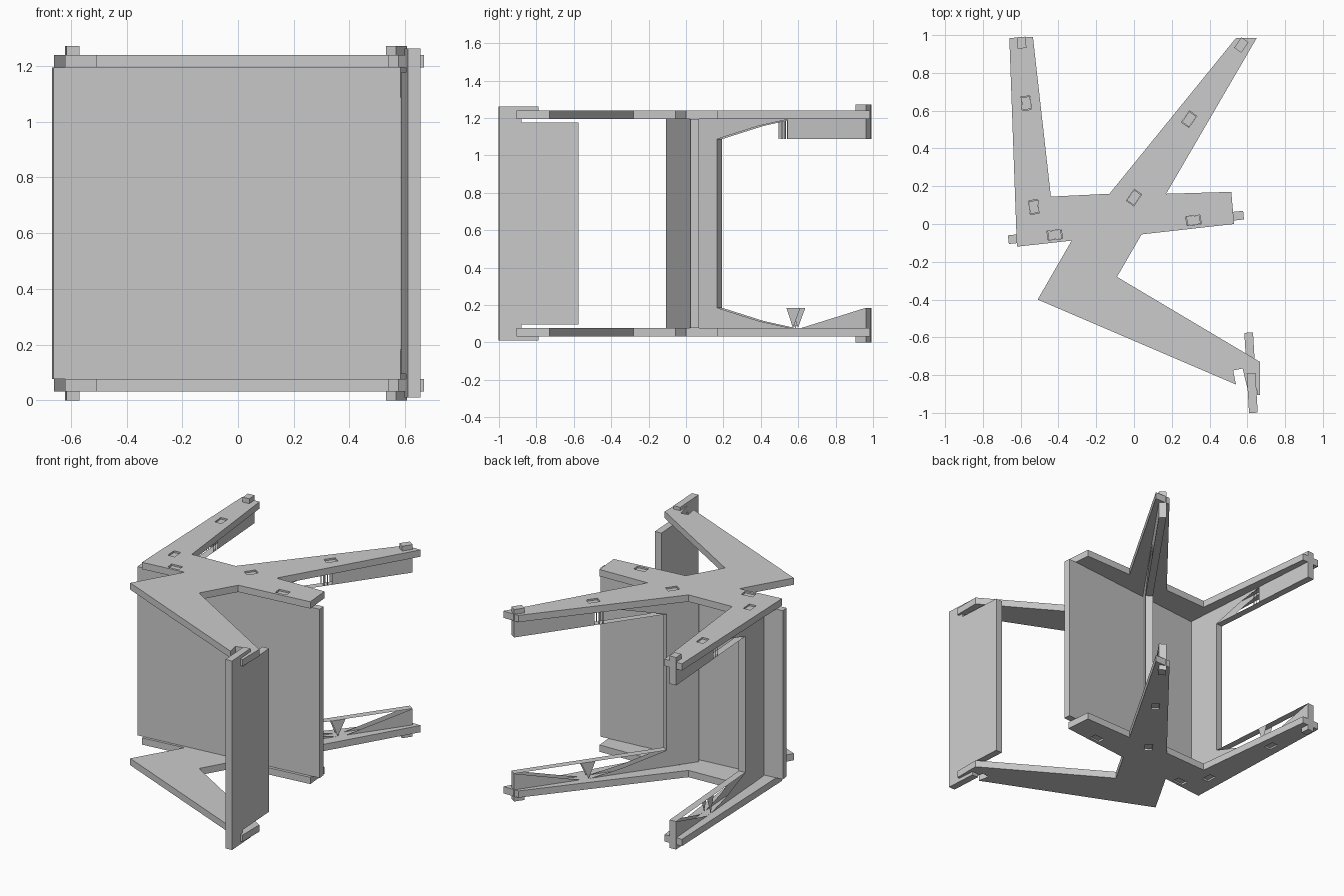
import bpy, bmesh
from mathutils import Vector

if "Cube" in bpy.data.objects:
    bpy.data.objects.remove(bpy.data.objects["Cube"])

H = 1.272            # overall height; parts mirror about half of it
P0, P1 = 0.032, 0.077  # faces of the lower side plate
T = 0.046            # sheet thickness


def flip(pts):
    """Mirror (u, z) points to the upper half, keeping loop order."""
    return [(u, H - z) for u, z in reversed(pts)]


def mesh_object(name, bm):
    bmesh.ops.remove_doubles(bm, verts=bm.verts, dist=1e-5)
    bmesh.ops.recalc_face_normals(bm, faces=bm.faces)
    me = bpy.data.meshes.new(name)
    bm.to_mesh(me)
    bm.free()
    ob = bpy.data.objects.new(name, me)
    bpy.context.collection.objects.link(ob)
    return ob


def board(name, a, b, axis, outline, caps=None, t=T):
    """Upright sheet along line a-b; outline points are (x or y, z)."""
    a, b = Vector((*a, 0)), Vector((*b, 0))
    d = b - a
    n = Vector((-d.y, d.x, 0)).normalized() * t / 2

    def at(p, side):
        q = a + d * (p[0] - a[axis]) / d[axis] + n * side
        return (q.x, q.y, p[1])

    bm = bmesh.new()
    for p, q in zip(outline, outline[1:] + outline[:1]):
        bm.faces.new([bm.verts.new(at(*k)) for k in ((p, 1), (q, 1), (q, -1), (p, -1))])
    for side in (1, -1):
        for cap in caps or [outline]:
            bm.faces.new([bm.verts.new(at(p, side)) for p in cap])
    return mesh_object(name, bm)


def rect(u0, u1, z0, z1):
    return [(u0, z0), (u1, z0), (u1, z1), (u0, z1)]


# centre lines of the sheets, seen along z
SEAT = ((-0.665, -0.083), (0.58, 0.047), 0)
LEFT = ((-0.53, 0.09), (-0.595, 0.965), 1)
RIGHT = ((0.0, 0.14), (0.57, 0.95), 1)
BACK = ((0.607, -0.575), (0.632, -1.0), 1)
# slot positions: line, centre along its axis, half length along that axis
SLOTS = [(SEAT, -0.42, 0.038), (SEAT, 0.315, 0.038), (LEFT, 0.64, 0.036),
         (LEFT, 0.09, 0.036), (RIGHT, 0.14, 0.03), (RIGHT, 0.555, 0.03)]

# side plates
profile = [(-0.66, 0.985), (-0.535, 0.99), (-0.44, 0.145), (-0.13, 0.16),
           (0.54, 0.985), (0.65, 0.985), (0.17, 0.16), (0.515, 0.17),
           (0.53, 0.0), (0.04, -0.055), (-0.09, -0.28), (0.667, -0.73),
           (0.667, -0.905), (0.652, -0.905), (0.65, -0.88), (0.603, -0.88),
           (0.575, -0.765), (0.525, -0.775), (0.54, -0.85), (-0.51, -0.40),
           (-0.33, -0.088), (-0.62, -0.12)]
for name, z0, z1 in (("lower_side_plate", P0, P1), ("upper_side_plate", H - P1, H - P0)):
    bm = bmesh.new()
    f = bm.faces.new([bm.verts.new((x, y, z0)) for x, y in profile])
    top = bmesh.ops.extrude_face_region(bm, geom=[f], use_keep_orig=True)
    bmesh.ops.translate(bm, vec=(0, 0, z1 - z0),
                        verts=[v for v in top["geom"] if isinstance(v, bmesh.types.BMVert)])
    plate = mesh_object(name, bm)
    for line, c, h in SLOTS:
        cutter = board("slot_cutter", *line, rect(c - h, c + h, z0 - 0.05, z1 + 0.05), t=T + 0.002)
        cutter.hide_render = True
        mod = plate.modifiers.new("slot", "BOOLEAN")
        mod.object, mod.operation, mod.solver = cutter, "DIFFERENCE", "EXACT"
        bpy.context.view_layer.objects.active = plate
        bpy.ops.object.modifier_apply(modifier=mod.name)
        bpy.data.objects.remove(cutter)

# tenons sitting slightly recessed in the slots
for line, c, h in SLOTS:
    for z0, z1 in ((P0 + 0.01, P1), (H - P1, H - P0 - 0.01)):
        board("tenon", *line, rect(c - h * 0.92, c + h * 0.92, z0, z1))

# seat
board("seat", *SEAT, rect(-0.665, 0.58, P1, H - P1))

# backrest with hooks over the plates
half = [(-0.575, 0.095), (-0.88, 0.095), (-0.88, P0), (-0.79, P0), (-0.79, 0.01), (-1.0, 0.01)]
board("backrest", *BACK, half + flip(half))

# U-shaped leg panels, with the open areas in their arms
A = 0.185
for name, line, y0, e, hook in (("left_leg_panel", LEFT, -0.04, 0.99, 0.06),
                                ("right_leg_panel", RIGHT, 0.01, 0.975, 0.055)):
    half = [(y0, P1), (e - 0.025, P1), (e - 0.025, P0), (e - hook, P0), (e - hook, 0),
            (e, 0), (e, A), (0.18, A)]
    hook_caps = [rect(e - 0.025, e, P0, P1), rect(e - hook, e, 0, P0)]
    taper = [(0.18, P1), (0.57, P1), (0.40, 0.115), (0.18, A)]
    caps = [rect(y0, 0.18, P1, H - P1), taper, flip(taper)]
    caps += hook_caps + [flip(c) for c in hook_caps]
    # lower arm: end wedge and a brace
    caps += [[(0.63, P1), (e, P1), (e, A)],
             [(0.585, P1), (0.625, A), (0.55, A)]]
    # upper arm: solid end block and slivers
    caps += [rect(0.555, e, H - A, H - P1), rect(0.508, 0.514, H - A, H - P1),
             rect(0.528, 0.533, H - A, H - P1)]
    board(name, *line, half + flip(half), caps)
